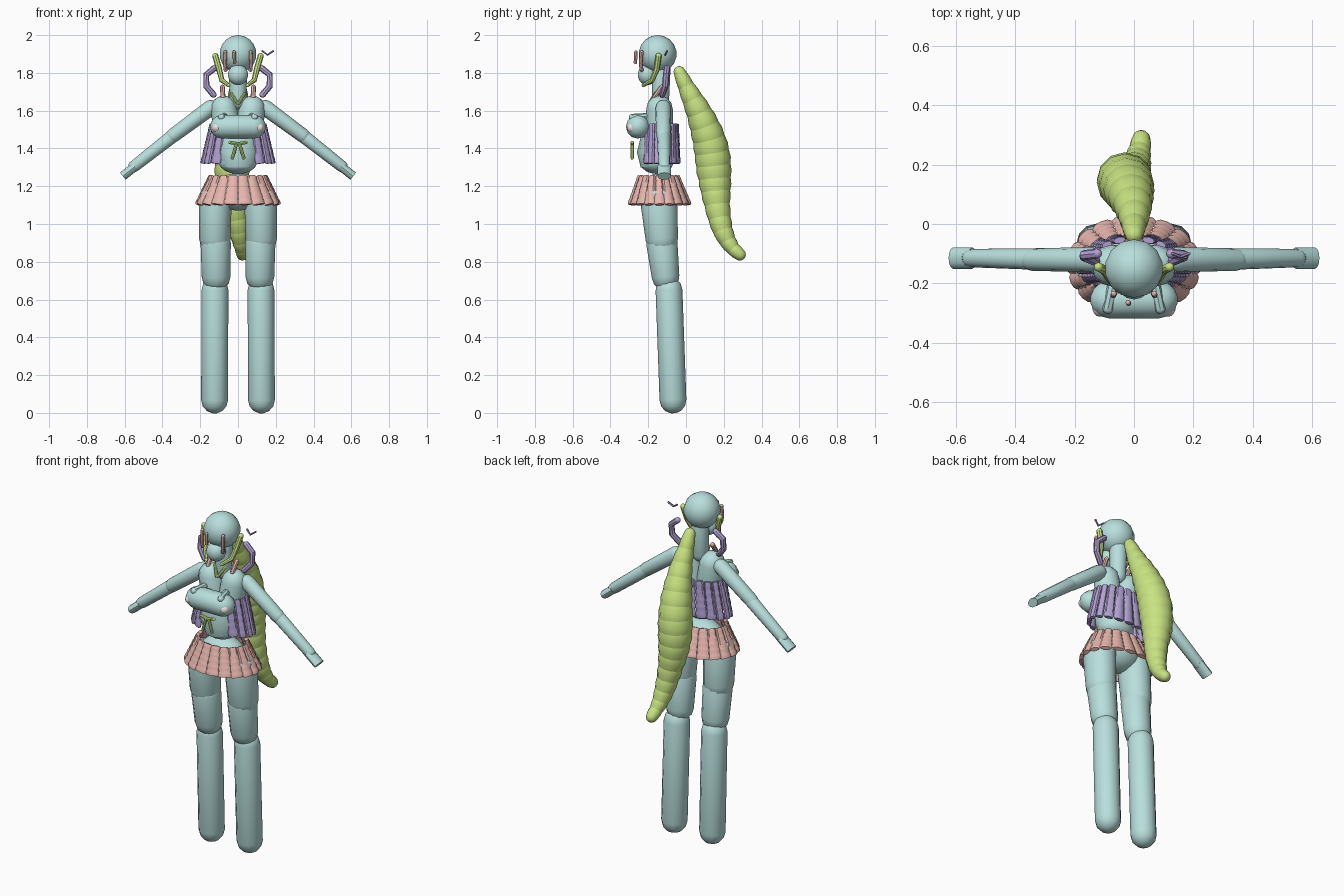
import bpy, bmesh
from math import sin, cos, pi, radians
from mathutils import Vector

if "Cube" in bpy.data.objects:
    bpy.data.objects.remove(bpy.data.objects["Cube"])


def material(name, rgb):
    m = bpy.data.materials.new(name)
    m.diffuse_color = (*rgb, 1)
    m.use_nodes = True
    m.node_tree.nodes["Principled BSDF"].inputs["Base Color"].default_value = m.diffuse_color
    return m


TEAL = material("teal", (0.48, 0.74, 0.72))
GREEN = material("green", (0.58, 0.77, 0.22))
SALMON = material("salmon", (0.80, 0.47, 0.42))
PURPLE = material("purple", (0.45, 0.36, 0.66))
PINK = material("pale_pink", (0.86, 0.74, 0.72))


def loft(bm, pts, rads, n=12, side=(1, 0, 0), cap=True):
    """Tube through pts; each radius is a number or (side, depth) pair; optional round ends."""
    pts = [Vector(p) for p in pts]
    rads = [r if isinstance(r, tuple) else (r, r) for r in rads]
    rings = []
    for i, p in enumerate(pts):
        t = (pts[min(i + 1, len(pts) - 1)] - pts[max(i - 1, 0)]).normalized()
        s = Vector(side)
        u = (s - t * s.dot(t)).normalized()
        rings.append((p, t, u, t.cross(u), *rads[i]))
    if cap:
        def dome(ring, sgn):
            p, t, u, v, a, b = ring
            return [(p + t * sgn * min(a, b) * sin(k), t, u, v, a * cos(k), b * cos(k))
                    for k in (radians(28), radians(55), radians(80))]
        rings = dome(rings[0], -1)[::-1] + rings + dome(rings[-1], 1)
    loops = [[bm.verts.new(p + u * a * cos(2 * pi * k / n) + v * b * sin(2 * pi * k / n))
              for k in range(n)] for p, t, u, v, a, b in rings]
    for A, B in zip(loops, loops[1:]):
        for k in range(n):
            bm.faces.new((A[k], A[(k + 1) % n], B[(k + 1) % n], B[k]))
    bm.faces.new(loops[0][::-1])
    bm.faces.new(loops[-1])


def finish(bm, name, mat):
    bmesh.ops.recalc_face_normals(bm, faces=bm.faces)
    me = bpy.data.meshes.new(name)
    bm.to_mesh(me)
    bm.free()
    me.materials.append(mat)
    ob = bpy.data.objects.new(name, me)
    bpy.context.collection.objects.link(ob)
    bpy.ops.object.select_all(action='DESELECT')
    ob.select_set(True)
    bpy.context.view_layer.objects.active = ob
    bpy.ops.object.shade_smooth_by_angle(angle=radians(38))
    return ob


def tube(name, mat, pts, rads, **kw):
    bm = bmesh.new()
    if not isinstance(rads, list):
        rads = [rads] * len(pts)
    loft(bm, pts, rads, **kw)
    return finish(bm, name, mat)


def pair(name, mat, pts, rads, **kw):
    for s, label in ((-1, "left_"), (1, "right_")):
        tube(label + name, mat, [(s * x, y, z) for x, y, z in pts], rads, **kw)


def ball(name, mat, loc, scale):
    bm = bmesh.new()
    bmesh.ops.create_uvsphere(bm, u_segments=14, v_segments=9, radius=1)
    for v in bm.verts:
        v.co = Vector(loc) + Vector([a * b for a, b in zip(v.co, scale)])
    return finish(bm, name, mat)


# Head, jaw and neck
ball("head", TEAL, (0, -0.15, 1.9), (0.1, 0.1, 0.1))
ball("jaw", TEAL, (0, -0.205, 1.79), (0.055, 0.05, 0.055))
tube("neck", TEAL, [(0, -0.13, 1.82), (0, -0.135, 1.65)], [0.048, 0.045])

# Torso
pair("chest", TEAL, [(0.075, -0.14, 1.61), (0.045, -0.145, 1.42)], [0.07, 0.075])
tube("belly", TEAL, [(0, -0.155, 1.47), (0, -0.165, 1.38), (0, -0.155, 1.31)],
     [(0.11, 0.08), (0.12, 0.095), (0.095, 0.085)], cap=False)
ball("waist", TEAL, (0, -0.155, 1.33), (0.105, 0.09, 0.065))
ball("pelvis", TEAL, (0, -0.14, 1.17), (0.14, 0.1, 0.1))
tube("bust", TEAL, [(-0.085, -0.255, 1.515), (0.085, -0.255, 1.515)], 0.063, side=(0, 0, 1))
pair("bust_tip", PINK, [(0.105, -0.265, 1.51), (0.112, -0.285, 1.51)], 0.028)
pair("bust_strap", TEAL, [(0.07, -0.2, 1.57), (0.088, -0.285, 1.565)], 0.018, n=8)

# Arms
pair("upper_arm", TEAL, [(0.145, -0.12, 1.615), (0.345, -0.12, 1.467)], [0.042, 0.038])
pair("forearm", TEAL, [(0.34, -0.118, 1.47), (0.55, -0.115, 1.305)], [0.036, 0.031])
pair("hand", TEAL, [(0.545, -0.115, 1.305), (0.61, -0.115, 1.253)], [(0.024, 0.036)] * 2,
     side=(0.6, 0, 0.8), cap=False)

# Legs
pair("thigh", TEAL, [(0.12, -0.145, 1.13), (0.123, -0.128, 0.92)], [(0.087, 0.098), (0.083, 0.086)])
pair("knee", TEAL, [(0.118, -0.128, 0.9), (0.116, -0.108, 0.72)], [(0.08, 0.083), (0.076, 0.073)])
pair("shin", TEAL, [(0.122, -0.09, 0.65), (0.124, -0.069, 0.068)], 0.071)


def tiles(name, mat, a0, a1, cols, rows, top, bottom, closed):
    """Ring of hanging bead columns; top and bottom are (rx, ry, y, z)."""
    bm = bmesh.new()
    for c in range(cols):
        a = radians(a0 + (a1 - a0) * c / (cols if closed else cols - 1))
        ends = [Vector((rx * cos(a), y + ry * sin(a), z)) for rx, ry, y, z in (top, bottom)]
        span = radians(a1 - a0) / cols * 0.53
        side = (-top[0] * sin(a), top[1] * cos(a), 0)
        pts, rads = [], []
        for k in range(rows * 3 + 1):
            f = k / (rows * 3)
            pts.append(ends[0].lerp(ends[1], f))
            rx, ry = (top[i] + (bottom[i] - top[i]) * f for i in (0, 1))
            w = span * ((rx * sin(a)) ** 2 + (ry * cos(a)) ** 2) ** 0.5
            g = 0.88 if k % 3 == 0 else 1.0
            rads.append((w * g, 0.013 * g))
        loft(bm, pts, rads, n=8, side=side, cap=False)
    finish(bm, name, mat)


# Skirt and open jacket
tiles("skirt", SALMON, 0, 360, 18, 5, (0.143, 0.1, -0.145, 1.255), (0.217, 0.16, -0.14, 1.103), True)
tiles("jacket", PURPLE, -52, 232, 15, 5, (0.14, 0.085, -0.135, 1.53), (0.19, 0.093, -0.135, 1.32), False)

# Ponytail: chain of swelling beads (x, y, z, radius)
tail = [(0, -0.035, 1.805, 0.033), (0, 0.0, 1.73, 0.045), (0, 0.035, 1.66, 0.058),
        (-0.005, 0.07, 1.59, 0.07), (-0.012, 0.098, 1.52, 0.082), (-0.02, 0.122, 1.45, 0.09),
        (-0.028, 0.138, 1.38, 0.096), (-0.032, 0.146, 1.31, 0.096), (-0.032, 0.152, 1.24, 0.09),
        (-0.025, 0.158, 1.17, 0.081), (-0.015, 0.165, 1.1, 0.07), (-0.005, 0.177, 1.03, 0.062),
        (0.005, 0.195, 0.965, 0.055), (0.012, 0.22, 0.91, 0.046), (0.02, 0.25, 0.868, 0.038),
        (0.024, 0.285, 0.838, 0.034)]
bm = bmesh.new()
for p, q in zip(tail, tail[1:]):
    d = [p[i] + (q[i] - p[i]) * 0.5 for i in range(4)]
    loft(bm, [p[:3], d[:3], q[:3]], [p[3] * 0.94, d[3], q[3] * 0.94])
finish(bm, "ponytail", GREEN)

# Hair locks, ribbons and small ornaments
pair("side_loop", PURPLE, [(0.125, -0.1, 1.825), (0.168, -0.105, 1.79), (0.168, -0.11, 1.73),
                           (0.13, -0.125, 1.685)], 0.017, n=8, side=(0, 1, 0))
pair("side_lock", GREEN, [(0.12, -0.145, 1.89), (0.1, -0.155, 1.82), (0.085, -0.18, 1.76),
                          (0.05, -0.225, 1.735)], [0.016, 0.016, 0.014, 0.01], n=8, side=(0, 1, 0))
pair("fringe_lock", SALMON, [(0.068, -0.235, 1.91), (0.07, -0.24, 1.85), (0.066, -0.235, 1.815)], 0.01, n=8)
tube("centre_fringe", SALMON, [(-0.02, -0.265, 1.91), (-0.018, -0.268, 1.855)], 0.009, n=8)
pair("neck_lock", SALMON, [(0.082, -0.13, 1.725), (0.08, -0.165, 1.675)], 0.013, n=8)
pair("collar", GREEN, [(0.035, -0.165, 1.69), (0.004, -0.195, 1.64)], 0.008, n=8, side=(0, 1, 0))
pair("bow_loop", GREEN, [(0.005, -0.285, 1.425), (0.042, -0.285, 1.432)], 0.009, n=8, side=(0, 1, 0))
pair("bow_tail", GREEN, [(0.008, -0.285, 1.425), (0.03, -0.285, 1.35)], 0.009, n=8, side=(0, 1, 0))
tube("hair_clip", PURPLE, [(0.13, -0.1, 1.915), (0.157, -0.11, 1.895), (0.185, -0.1, 1.915)],
     0.006, n=6, side=(0, 1, 0))
